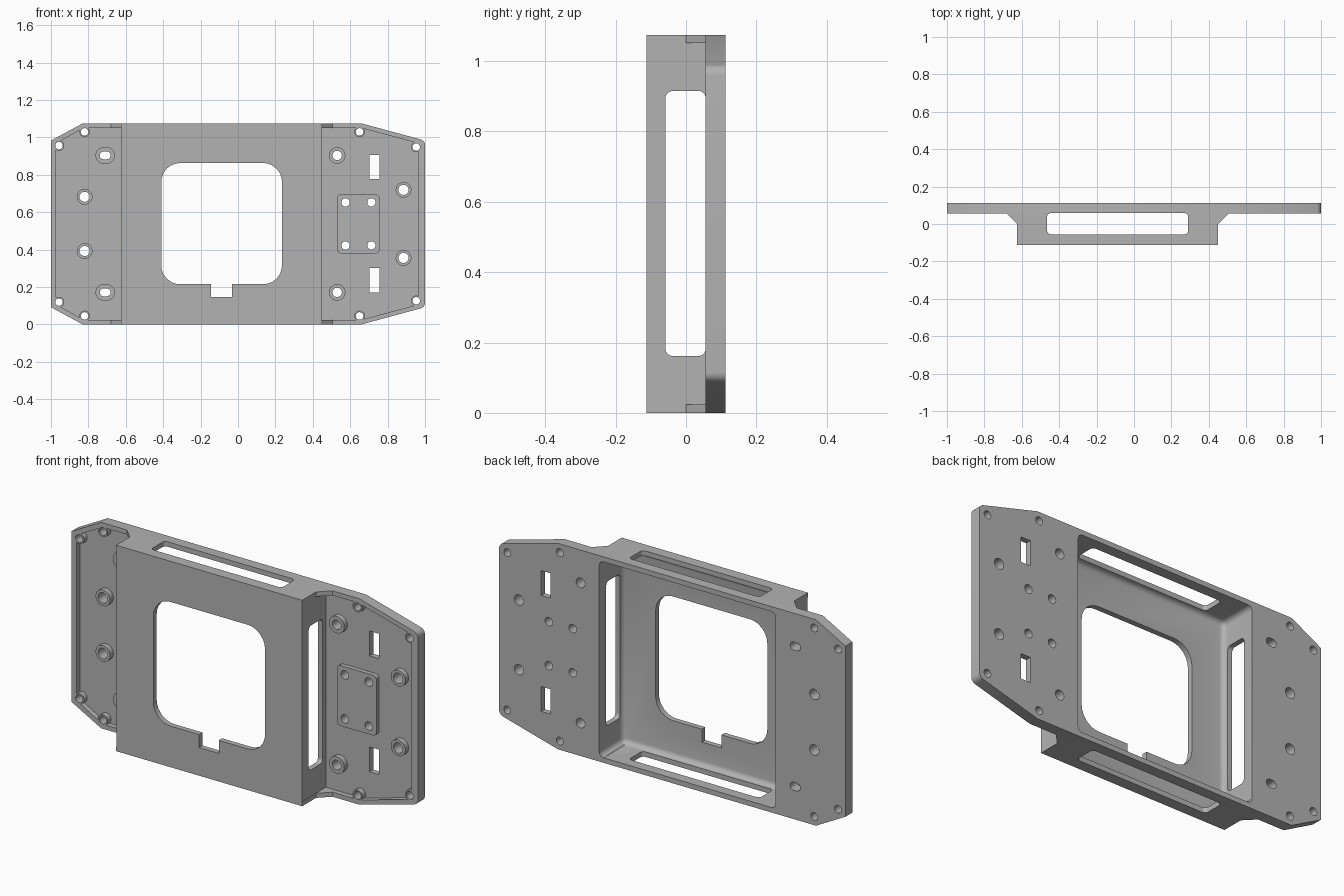
import bpy
import bmesh
import math
from mathutils import Vector

if "Cube" in bpy.data.objects:
    bpy.data.objects.remove(bpy.data.objects["Cube"])

grey = bpy.data.materials.new("plain grey")
grey.use_nodes = True
grey.diffuse_color = (0.45, 0.45, 0.45, 1)
grey.node_tree.nodes["Principled BSDF"].inputs["Base Color"].default_value = grey.diffuse_color

H = 1.075                        # overall height
BACK, RIM, FLOOR = 0.113, 0.056, 0.083   # depths of plate back, rim front, recess floor
BOX_L, BOX_R = -0.625, 0.45      # sides of the centre box


def rounded(pts, radii, seg=6):
    """Polygon with each corner replaced by an arc."""
    out = []
    for i, (p, r) in enumerate(zip(pts, radii)):
        p = Vector(p)
        if r == 0:
            out.append(p)
            continue
        a = (Vector(pts[i - 1]) - p).normalized()
        b = (Vector(pts[(i + 1) % len(pts)]) - p).normalized()
        half = a.angle(b) / 2
        c = p + (a + b).normalized() * (r / math.sin(half))
        t = r / math.tan(half)
        s, e = p + a * t - c, p + b * t - c
        out += [c + s.lerp(e, k / seg).normalized() * r for k in range(seg + 1)]
    return out


def rect(u0, u1, v0, v1, r=0.0):
    return rounded([(u0, v0), (u1, v0), (u1, v1), (u0, v1)], [r] * 4)


def stadium(x, z, r, stretch=0.0, n=32):
    pts = []
    for k in range(n):
        a = math.tau * (k + 0.5) / n
        pts.append((x + r * math.cos(a) + math.copysign(stretch, math.cos(a)), z + r * math.sin(a)))
    return pts


def add_prism(bm, pts, axis, lo, hi):
    """Extrude a 2D outline along an axis."""
    place = {"x": lambda u, v, w: (w, u, v),
             "y": lambda u, v, w: (u, w, v),
             "z": lambda u, v, w: (u, v, w)}[axis]
    a = [bm.verts.new(place(p[0], p[1], lo)) for p in pts]
    b = [bm.verts.new(place(p[0], p[1], hi)) for p in pts]
    bm.faces.new(a)
    bm.faces.new(b[::-1])
    for i in range(len(a)):
        j = (i + 1) % len(a)
        bm.faces.new((a[j], a[i], b[i], b[j]))


def finish(name, bm):
    bmesh.ops.recalc_face_normals(bm, faces=bm.faces)
    me = bpy.data.meshes.new(name)
    bm.to_mesh(me)
    bm.free()
    me.materials.append(grey)
    ob = bpy.data.objects.new(name, me)
    bpy.context.collection.objects.link(ob)
    return ob


def solid(name, *prisms):
    bm = bmesh.new()
    for p in prisms:
        add_prism(bm, *p)
    return finish(name, bm)


def combine(target, tool, operation):
    mod = target.modifiers.new("bool", "BOOLEAN")
    mod.object, mod.operation, mod.solver = tool, operation, "EXACT"
    dg = bpy.context.evaluated_depsgraph_get()
    me = bpy.data.meshes.new_from_object(target.evaluated_get(dg))
    target.modifiers.clear()
    target.data = me
    bpy.data.objects.remove(tool)


# Plan section: wide plate, sloped gussets and projecting centre box
section = [(-1.2, BACK), (-1.2, RIM), (-0.68, RIM), (BOX_L, 0), (BOX_L, -BACK),
           (BOX_R, -BACK), (BOX_R, 0), (0.506, RIM), (1.2, RIM), (1.2, BACK)]
frame = solid("mounting_frame", (section, "z", -0.2, H + 0.2))

# Front outline with clipped corners
outline = rounded([(-0.83, 0), (0.66, 0), (1, 0.092), (1, H - 0.092),
                   (0.66, H), (-0.83, H), (-1, H - 0.092), (-1, 0.092)],
                  [0, 0, 0.03, 0.03, 0, 0, 0, 0])
combine(frame, solid("outline", (outline, "y", -1, 1)), "INTERSECT")

# Recessed wings inside a raised rim
t = 0.024
left = [(BOX_L + 0.001, t), (-0.824, t), (-0.972, 0.107), (-0.972, H - 0.107),
        (-0.824, H - t), (BOX_L + 0.001, H - t)]
right = [(BOX_R - 0.001, t), (0.656, t), (0.964, 0.107), (0.964, H - 0.107),
         (0.656, H - t), (BOX_R - 0.001, H - t)]
for pts in (left, right):
    combine(frame, solid("recess", (pts, "y", -0.5, FLOOR)), "DIFFERENCE")

# Bosses: x, z, outer radius, hole radius, stretch
mid = H / 2
bosses = []
for s in (-1, 1):
    bosses += [(-0.82, mid + s * 0.145, 0.042, 0.027, 0),
               (-0.71, mid + s * 0.366, 0.044, 0.021, 0.008),
               (0.53, mid + s * 0.366, 0.044, 0.025, 0),
               (0.885, mid + s * 0.182, 0.042, 0.027, 0),
               (-0.82, mid + s * 0.492, 0.028, 0.02, 0),
               (-0.957, mid + s * 0.418, 0.028, 0.02, 0),
               (0.65, mid + s * 0.492, 0.028, 0.02, 0),
               (0.953, mid + s * 0.411, 0.028, 0.02, 0)]
raised = [(stadium(x, z, r, d), "y", RIM + 0.0005, 0.098) for x, z, r, h, d in bosses]
raised.append((rect(0.53, 0.757, 0.38, 0.695, 0.02), "y", RIM + 0.004, 0.098))
combine(frame, solid("bosses_and_pad", *raised), "UNION")

# Screw holes and rectangular wing openings
holes = [(stadium(x, z, h, d), "y", -0.05, 0.3) for x, z, r, h, d in bosses]
holes += [(stadium(x, mid + s * 0.115, 0.022), "y", -0.05, 0.3)
          for x in (0.575, 0.713) for s in (-1, 1)]
holes += [(rect(0.702, 0.757, z, z + 0.13), "y", -0.05, 0.3) for z in (0.172, 0.777)]
combine(frame, solid("holes", *holes), "DIFFERENCE")

# Hollow centre, open at the back, with rounded inner edges
bm = bmesh.new()
add_prism(bm, rect(BOX_L + 0.028, BOX_R - 0.028, 0.026, H - 0.026), "y", -0.085, 0.3)
soft = [e for e in bm.edges if min(v.co.y for v in e.verts) < 0]
bmesh.ops.bevel(bm, geom=soft, offset=0.026, segments=5, profile=0.5, affect="EDGES")
combine(frame, finish("cavity", bm), "DIFFERENCE")

# Front window with bottom notch, then through slots in the box walls
cuts = [(rect(-0.41, 0.235, 0.215, 0.863, 0.1), "y", -0.3, 0),
        (rect(-0.145, -0.032, 0.147, 0.3), "y", -0.3, 0),
        (rect(-0.465, 0.29, -0.055, 0.058, 0.02), "z", -0.3, H + 0.3),
        (rect(-0.058, RIM, 0.162, 0.915, 0.02), "x", BOX_L - 0.02, BOX_R + 0.02)]
for cut in cuts:
    combine(frame, solid("opening", cut), "DIFFERENCE")

# Smooth shading with crisp edges
bpy.ops.object.select_all(action="DESELECT")
frame.select_set(True)
bpy.context.view_layer.objects.active = frame
bpy.ops.object.shade_smooth_by_angle(angle=math.radians(30))
